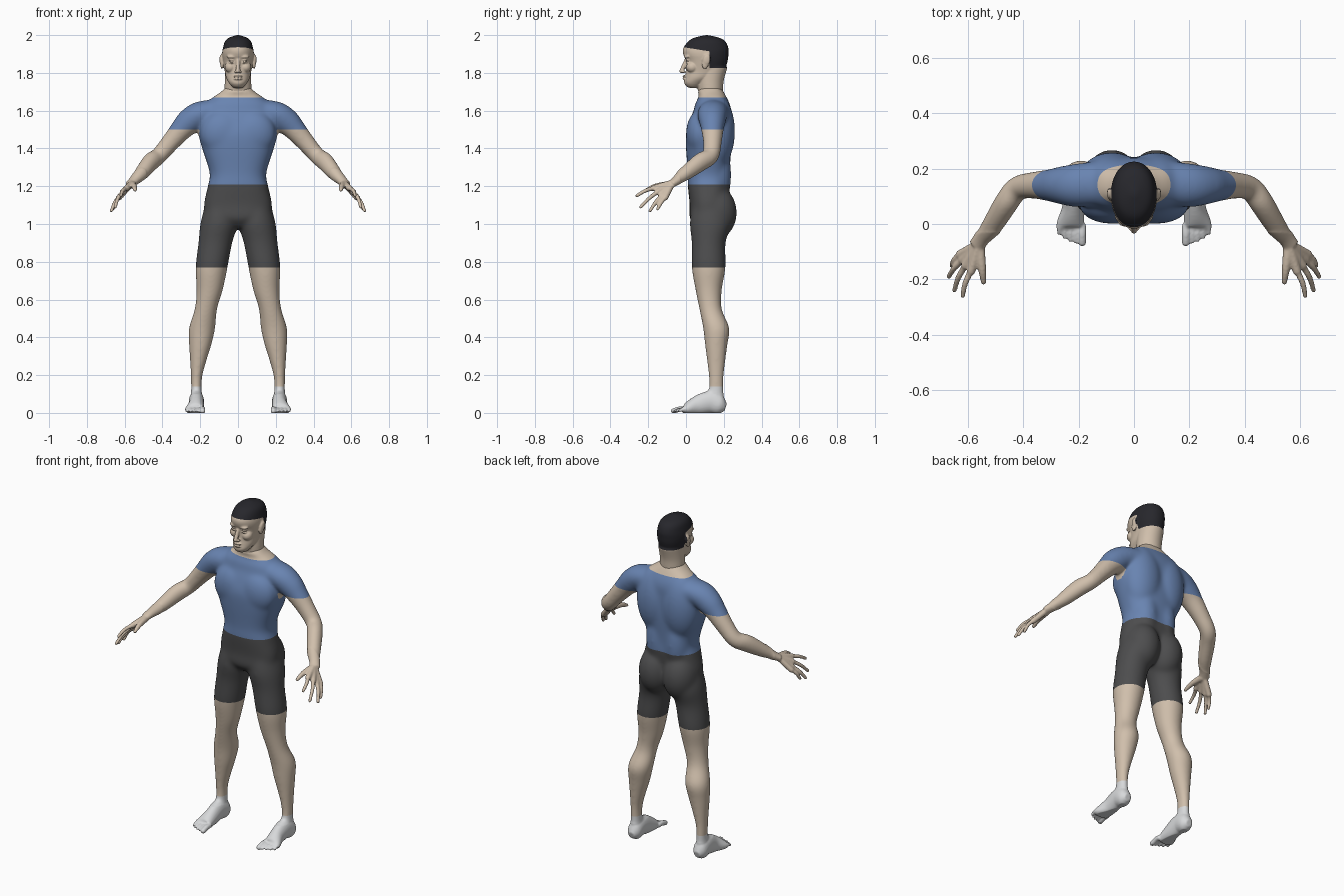
import bpy, bmesh, math
from mathutils import Vector, Matrix

if "Cube" in bpy.data.objects:
    bpy.data.objects.remove(bpy.data.objects["Cube"], do_unlink=True)


def material(name, *rgb):
    m = bpy.data.materials.new(name)
    m.use_nodes = True
    m.diffuse_color = (*rgb, 1)
    bsdf = next(n for n in m.node_tree.nodes if n.type == 'BSDF_PRINCIPLED')
    bsdf.inputs["Base Color"].default_value = (*rgb, 1)
    bsdf.inputs["Roughness"].default_value = .8
    return m


SKIN, SHIRT, SHORTS, HAIR, FEET = range(5)
MATERIALS = [material("skin", .63, .52, .41), material("blue shirt", .14, .23, .44),
             material("dark grey shorts", .075, .075, .077), material("black hair", .02, .02, .025),
             material("pale grey feet", .68, .69, .7)]


def spline(rows, steps=5):
    """Smooth curve through rows of x, y, z and two radii."""
    points = [Vector(row) for row in rows]
    points = [points[0]] + points + [points[-1]]
    curve = []
    for before, start, end, after in zip(points, points[1:], points[2:], points[3:]):
        leave, arrive = (end - before) / 2, (after - start) / 2
        for step in range(steps):
            t = step / steps
            ease = t * t * (3 - 2 * t)
            curve.append(start.lerp(end, ease) + leave * (t * (1 - t) ** 2) - arrive * (t * t * (1 - t)))
    return curve + [points[-1]]


def tube(bm, rows, level=False, power=2, sides=32):
    """Loft ovals along a path; level ovals stay horizontal."""
    points = spline(rows)
    centres = [Vector(point[:3]) for point in points]
    rings = []
    for i, point in enumerate(points):
        across, along = Vector((1, 0, 0)), Vector((0, 1, 0))
        if not level:
            tangent = centres[min(i + 1, len(points) - 1)] - centres[max(i - 1, 0)]
            across = tangent.cross(Vector((0, 0, 1))).normalized()
            along = across.cross(tangent).normalized()
        ring = []
        for k in range(sides):
            angle = math.tau * k / sides
            c, s = (math.copysign(abs(wave(angle)) ** (2 / power), wave(angle))
                    for wave in (math.cos, math.sin))
            ring.append(bm.verts.new(centres[i] + across * c * point[3] + along * s * point[4]))
        rings.append(ring)
    for lower, upper in zip(rings, rings[1:]):
        for k in range(sides):
            n = (k + 1) % sides
            bm.faces.new((lower[k], lower[n], upper[n], upper[k]))
    bm.faces.new(rings[0][::-1])
    bm.faces.new(rings[-1])


def trunk(bm, rows, power=2):
    """Upright loft on the centre line: rows of y, z, half width, half depth."""
    tube(bm, [(0, *row) for row in rows], level=True, power=power, sides=48)


def ball(bm, centre, radii, tilt=0):
    matrix = Matrix.Translation(centre) @ Matrix.Rotation(tilt, 4, 'X') @ Matrix.Diagonal((*radii, 1))
    bmesh.ops.create_uvsphere(bm, u_segments=24, v_segments=16, radius=1, matrix=matrix)


def digit(bm, points, root, tip):
    """A finger or toe: tapered tube with a round tip."""
    last = len(points) - 1
    tube(bm, [(*point, *[root + (tip - root) * i / last] * 2) for i, point in enumerate(points)], sides=14)
    ball(bm, points[-1], (tip, tip, tip))


def mirror(bm):
    geom = bmesh.ops.duplicate(bm, geom=bm.verts[:] + bm.edges[:] + bm.faces[:])["geom"]
    verts = [item for item in geom if isinstance(item, bmesh.types.BMVert)]
    bmesh.ops.scale(bm, vec=(-1, 1, 1), verts=verts)


def fuse(bm, name, voxel, soft, passes, cuts, colour):
    """Merge overlapping parts into one skin, smooth it, then colour it by rule."""
    bmesh.ops.recalc_face_normals(bm, faces=bm.faces)
    mesh = bpy.data.meshes.new(name)
    bm.to_mesh(mesh)
    bm.free()
    body_part = bpy.data.objects.new(name, mesh)
    bpy.context.collection.objects.link(body_part)
    remesh = body_part.modifiers.new("fuse", 'REMESH')
    remesh.mode = 'VOXEL'
    remesh.voxel_size = voxel
    depsgraph = bpy.context.evaluated_depsgraph_get()
    fused = bpy.data.meshes.new_from_object(body_part.evaluated_get(depsgraph))
    body_part.modifiers.clear()
    for entry in MATERIALS:
        mesh.materials.append(entry)
    bm = bmesh.new()
    bm.from_mesh(fused)
    for verts, count in ((bm.verts[:], 2), ([v for v in bm.verts if soft(v.co)], passes)):
        for _ in range(count):
            bmesh.ops.smooth_vert(bm, verts=verts, factor=.5,
                                  use_axis_x=True, use_axis_y=True, use_axis_z=True)
    for vert in bm.verts:
        vert.co.z = max(vert.co.z, 0)
    for point, normal in cuts:
        bmesh.ops.bisect_plane(bm, geom=bm.verts[:] + bm.edges[:] + bm.faces[:],
                               plane_co=point, plane_no=normal)
    for face in bm.faces:
        face.smooth = True
        face.material_index = colour(face.calc_center_median())
    bm.to_mesh(mesh)
    bm.free()
    bpy.data.meshes.remove(fused)


# ---- Body: paired parts on the left side first ----
body = bmesh.new()
# leg
tube(body, [(.09, .13, 1.08, .09, .1), (.1, .13, 1, .1, .11), (.12, .12, .9, .09, .09),
            (.14, .12, .77, .085, .09), (.15, .12, .65, .07, .07), (.17, .13, .55, .06, .06),
            (.19, .16, .45, .07, .07), (.2, .16, .36, .06, .06), (.21, .16, .28, .045, .05),
            (.22, .16, .18, .03, .04), (.22, .16, .06, .03, .04)], level=True)
# foot and toes
tube(body, [(.22, .21, .03, .02, .02), (.22, .18, .04, .04, .05), (.22, .13, .06, .04, .06),
            (.22, .06, .04, .04, .05), (.23, 0, .02, .05, .03), (.23, -.02, .02, .05, .01)])
for i in range(5):
    radius = .008 if i else .015
    x, y = .195 + .02 * i - radius / 2, .002 * i * i - .066
    digit(body, [(x, 0, .02), (x, y / 2, .02), (x, y, .01)], radius, radius)
# arm
tube(body, [(.1, .15, 1.6, .08, .06), (.2, .14, 1.58, .08, .07), (.26, .14, 1.54, .07, .07),
            (.3, .14, 1.5, .06, .06), (.36, .14, 1.43, .05, .05), (.42, .13, 1.36, .045, .045),
            (.46, .08, 1.33, .045, .05), (.51, 0, 1.27, .04, .04), (.55, -.05, 1.23, .03, .025),
            (.57, -.08, 1.21, .03, .02)])
# hand: knuckle and tip of each finger, then the thumb
wrist = Vector((.56, -.07, 1.22))
for knuckle, tip in (((.59, -.17, 1.19), (.62, -.26, 1.15)), ((.61, -.15, 1.17), (.65, -.24, 1.09)),
                     ((.62, -.13, 1.15), (.67, -.19, 1.07)), ((.63, -.11, 1.14), (.66, -.15, 1.08))):
    knuckle, tip = Vector(knuckle), Vector(tip)
    bend = knuckle.lerp(tip, .5) + Vector((.006, 0, .006))
    digit(body, [wrist, wrist.lerp(knuckle, .6), knuckle], .016, .016)
    digit(body, [knuckle, bend, tip], .012, .009)
digit(body, [(.56, -.08, 1.21), (.55, -.16, 1.2), (.545, -.21, 1.18)], .02, .01)
# chest, back, loin and seat muscles
ball(body, (.08, .07, 1.48), (.12, .07, .12))
ball(body, (.08, .16, 1.49), (.12, .1, .2))
ball(body, (.06, .15, 1.26), (.08, .09, .2))
ball(body, (.08, .16, 1.06), (.1, .11, .14))
mirror(body)
# torso
trunk(body, [(.12, .98, .05, .06), (.12, 1.03, .16, .1), (.12, 1.1, .18, .1), (.12, 1.2, .16, .11),
             (.12, 1.27, .15, .11), (.12, 1.4, .19, .12), (.12, 1.48, .21, .12), (.13, 1.55, .2, .11),
             (.14, 1.6, .19, .1), (.14, 1.64, .17, .09), (.14, 1.68, .12, .07), (.13, 1.7, .09, .07),
             (.13, 1.73, .06, .05)], power=2.4)

ANKLE, HEM, WAIST, SLEEVE, COLLAR = .14, .77, 1.21, 1.5, 1.67


def body_colour(p):
    if p.z < ANKLE:
        return FEET
    bare_arm = abs(p.x) > .205 and WAIST - .2 < p.z < SLEEVE
    if bare_arm or p.z < HEM or p.z > COLLAR:
        return SKIN
    return SHORTS if p.z < WAIST else SHIRT


def body_soft(p):
    return p.z > .1 and not (abs(p.x) > .45 and p.y < -.03)


fuse(body, "body", .0052, body_soft, 40,
     [((0, 0, z), (0, 0, 1)) for z in (ANKLE, HEM, WAIST, SLEEVE, COLLAR)], body_colour)

# ---- Head: paired features first ----
head = bmesh.new()
ball(head, (.085, .105, 1.86), (.01, .02, .04), -.2)      # ear
ball(head, (.09, .11, 1.87), (.008, .02, .03), -.2)       # ear rim
ball(head, (.03, .01, 1.885), (.03, .02, .01))            # brow
for z in (1.855, 1.868):
    ball(head, (.034, .012, z), (.018, .015, .005))       # eyelids
ball(head, (.04, .034, 1.83), (.03, .033, .03))           # cheek
ball(head, (.012, -.014, 1.806), (.009, .01, .008))       # nostril
mirror(head)
# neck
trunk(head, [(.14, 1.64, .06, .05), (.13, 1.7, .07, .065), (.13, 1.76, .07, .07), (.14, 1.83, .07, .08)])
# skull and face
trunk(head, [(.04, 1.72, .02, .02), (.04, 1.73, .035, .04), (.05, 1.75, .05, .06), (.075, 1.775, .063, .08),
             (.1, 1.81, .07, .1), (.11, 1.86, .08, .11), (.105, 1.9, .084, .12), (.105, 1.93, .08, .12),
             (.11, 1.965, .07, .1), (.11, 1.985, .05, .07), (.11, 2, .01, .01)], power=2.1)
# nose, lips and chin
digit(head, [(0, .006, 1.877), (0, -.008, 1.845), (0, -.023, 1.81)], .01, .012)
for z in (1.768, 1.782):
    ball(head, (0, -.004, z), (.024, .015, .006))
ball(head, (0, .018, 1.738), (.024, .02, .015))

CROWN, SLOPE, NAPE, TEMPLE = 1.934, .16, 1.825, .124


def head_colour(p):
    behind_ear = p.y > TEMPLE and p.z > NAPE
    return HAIR if behind_ear or p.z > CROWN - SLOPE * p.y else SKIN


fuse(head, "head", .0037, lambda p: p.z < 1.74 or p.z > 1.89 or p.y > .13, 12,
     [((0, 0, CROWN), (0, SLOPE, 1)), ((0, TEMPLE, 0), (0, 1, 0)), ((0, 0, NAPE), (0, 0, 1))],
     head_colour)
